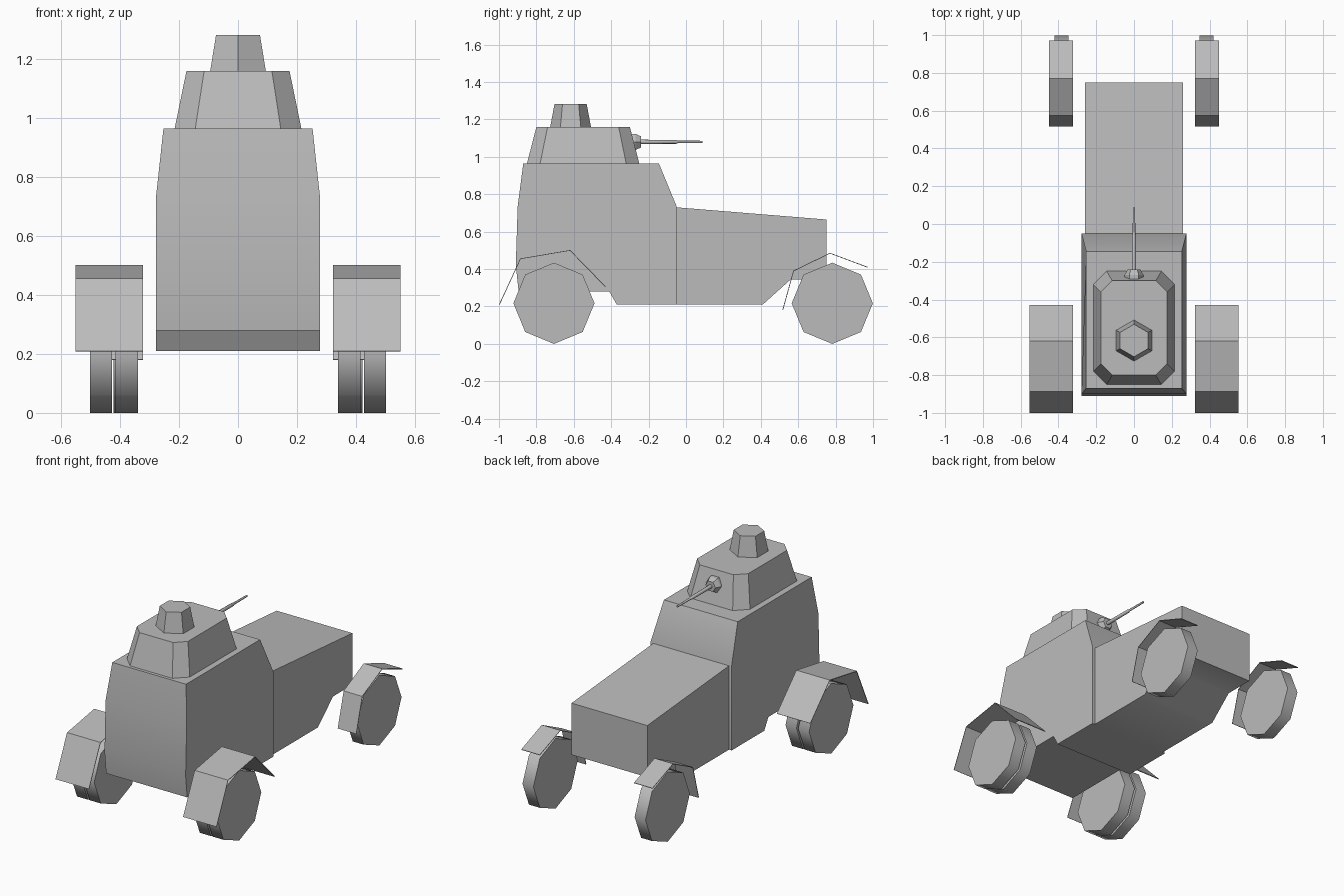
import bpy, bmesh, math
from mathutils import Matrix, Vector

old = bpy.data.objects.get("Cube")
if old:
    bpy.data.objects.remove(old, do_unlink=True)

grey = bpy.data.materials.new("plain grey")
grey.use_nodes = True
COLOUR = (0.5, 0.5, 0.5, 1)
grey.diffuse_color = COLOUR
grey.node_tree.nodes["Principled BSDF"].inputs["Base Color"].default_value = COLOUR


def finish(name, bm, angle=None):
    """Turn a bmesh into an object, smooth below the given angle."""
    bmesh.ops.recalc_face_normals(bm, faces=bm.faces)
    mesh = bpy.data.meshes.new(name)
    bm.to_mesh(mesh)
    bm.free()
    mesh.materials.append(grey)
    obj = bpy.data.objects.new(name, mesh)
    bpy.context.collection.objects.link(obj)
    if angle:
        bpy.ops.object.select_all(action='DESELECT')
        obj.select_set(True)
        bpy.context.view_layer.objects.active = obj
        bpy.ops.object.shade_smooth_by_angle(angle=math.radians(angle))
    return obj


def loft(name, rings, angle=None):
    """Skin matching rings of points and close both ends."""
    bm = bmesh.new()
    loops = [[bm.verts.new(p) for p in ring] for ring in rings]
    n = len(loops[0])
    for a, b in zip(loops, loops[1:]):
        for i in range(n):
            j = (i + 1) % n
            bm.faces.new((a[i], a[j], b[j], b[i]))
    bm.faces.new(loops[0])
    bm.faces.new(loops[-1])
    return finish(name, bm, angle)


def body(name, profile, width):
    """Side profile (y, z) spread to a half width that depends on z."""
    rings = [[(s * width(z), y, z) for y, z in profile] for s in (-1, 1)]
    return loft(name, rings, 50)


def chamfered(x, y0, y1, c, z):
    return [(x, y0 + c, z), (x, y1 - c, z), (x - c, y1, z), (c - x, y1, z),
            (-x, y1 - c, z), (-x, y0 + c, z), (c - x, y0, z), (x - c, y0, z)]


def circle(r, n, turn=0):
    return [(r * math.cos(math.tau * i / n + turn), r * math.sin(math.tau * i / n + turn))
            for i in range(n)]


def tube_y(name, stations, n, z, angle=None):
    """Round part along y from (y, radius) stations."""
    loft(name, [[(a, y, z + b) for a, b in circle(r, n)] for y, r in stations], angle)


# Cabin and engine hood
body("cabin", [(-0.87, 0.965), (-0.90, 0.735), (-0.91, 0.42), (-0.895, 0.28), (-0.41, 0.28),
               (-0.37, 0.21), (-0.05, 0.21), (-0.05, 0.735), (-0.145, 0.965)],
     lambda z: 0.278 if z < 0.9 else 0.253)
body("hood", [(-0.05, 0.73), (-0.05, 0.21), (0.41, 0.21), (0.56, 0.345), (0.75, 0.345),
              (0.75, 0.665)], lambda z: 0.26)

# Turret with cupola
loft("turret", [chamfered(0.215, -0.85, -0.25, 0.07, 0.965),
                chamfered(0.175, -0.80, -0.30, 0.06, 1.16)])
loft("cupola", [[(x, y - 0.617, z) for x, y in circle(r, 6, math.pi / 6)]
                for r, z in ((0.109, 1.16), (0.086, 1.283))])

# Gun
tube_y("gun_mount", [(-0.31, 0.05), (-0.27, 0.05), (-0.24, 0.034)], 6, 1.08)
tube_y("gun_barrel", [(-0.26, 0.012), (-0.05, 0.010), (-0.045, 0.007), (0.087, 0.006)], 8, 1.08, 50)


def wheel(name, x0, x1, y):
    rings = [[(x, y + a, 0.217 + b) for a, b in circle(0.217, 8)] for x in (x0, x1)]
    loft(name, rings, 50)


def fender(name, x0, x1, path):
    """Thin bent sheet following a (y, z) path."""
    bm = bmesh.new()
    rows = [[bm.verts.new((x, y, z)) for x in (x0, x1)] for y, z in path]
    for a, b in zip(rows, rows[1:]):
        bm.faces.new((a[0], a[1], b[1], b[0]))
    obj = finish(name, bm)
    sheet = obj.modifiers.new("thickness", 'SOLIDIFY')
    sheet.thickness = 0.004
    sheet.offset = 0


# Wheels and fenders on both sides: paired at -y, single at +y
for side, s in (("left", 1), ("right", -1)):
    wheel(f"{side}_paired_wheel_inner", s * 0.34, s * 0.415, -0.706)
    wheel(f"{side}_paired_wheel_outer", s * 0.427, s * 0.502, -0.706)
    wheel(f"{side}_single_wheel", s * 0.347, s * 0.422, 0.782)
    fender(f"{side}_wide_fender", s * 0.323, s * 0.552,
           [(-0.998, 0.21), (-0.885, 0.455), (-0.62, 0.50), (-0.43, 0.305)])
    fender(f"{side}_narrow_fender", s * 0.323, s * 0.45,
           [(0.517, 0.18), (0.575, 0.39), (0.77, 0.485), (0.97, 0.41)])
